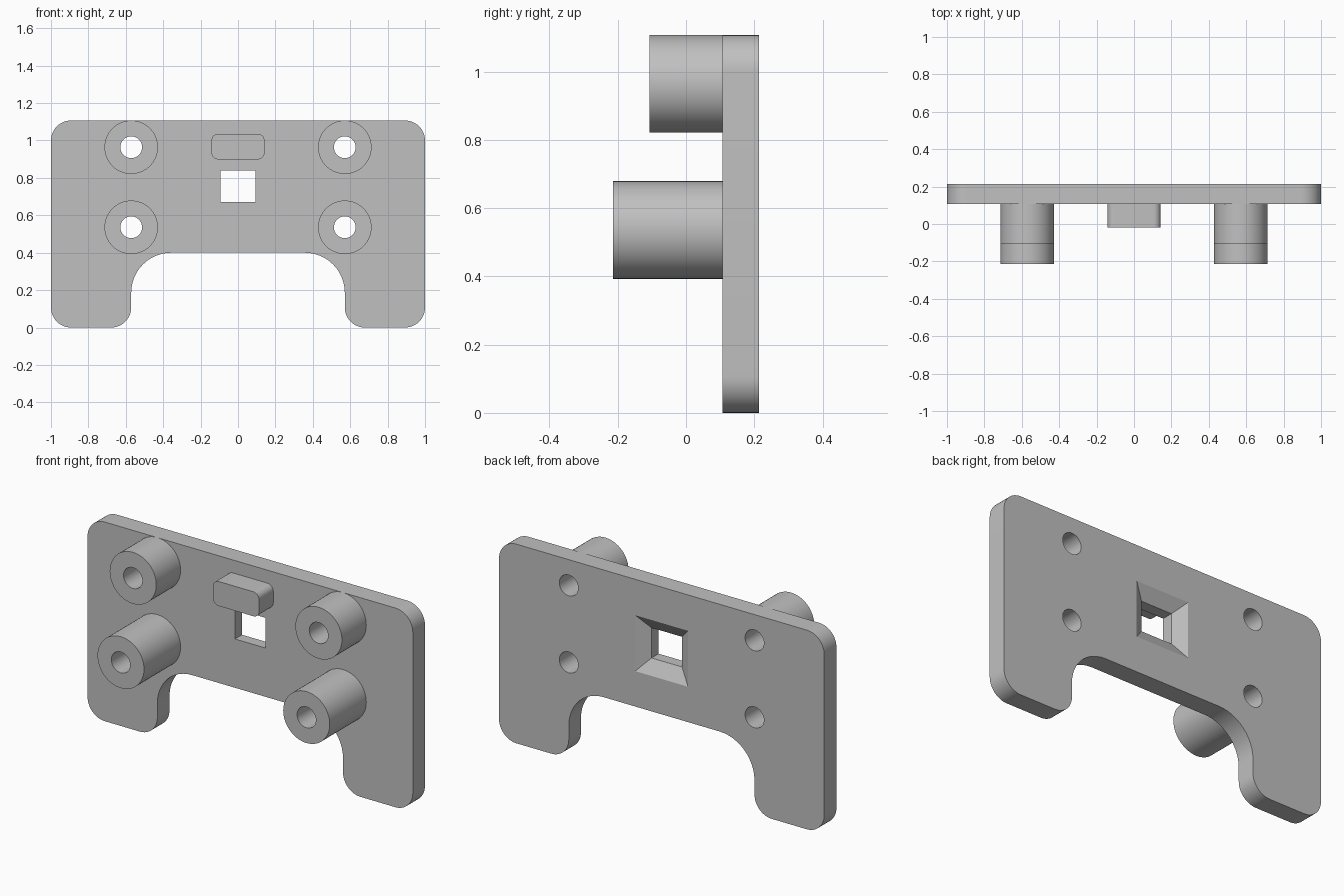
import bpy, bmesh
from math import cos, sin, pi
from mathutils import Vector

cube = bpy.data.objects.get("Cube")
if cube:
    bpy.data.objects.remove(cube, do_unlink=True)

FRONT, BACK = 0.107, 0.214      # plate faces along y
BOSS_X, BOSS_R, HOLE_R = 0.571, 0.143, 0.058
SEGMENTS = 64

grey = bpy.data.materials.new("plain grey")
grey.use_nodes = True
grey.diffuse_color = (0.53, 0.53, 0.53, 1)
grey.node_tree.nodes["Principled BSDF"].inputs["Base Color"].default_value = grey.diffuse_color


def rounded(corners, steps=12):
    """Outline in x, z from (x, z, radius) right-angled corners."""
    points = []
    for i, (x, z, r) in enumerate(corners):
        p = Vector((x, z))
        a = (Vector(corners[i - 1][:2]) - p).normalized()
        b = (Vector(corners[(i + 1) % len(corners)][:2]) - p).normalized()
        centre = p + r * (a + b)
        for k in range(steps + 1):
            t = k / steps * pi / 2
            points.append(centre - r * (b * cos(t) + a * sin(t)))
    return points


def circle(x, z, r):
    return [Vector((x + r * cos(2 * pi * k / SEGMENTS), z + r * sin(2 * pi * k / SEGMENTS)))
            for k in range(SEGMENTS)]


def rectangle(x, z, w, h):
    return [Vector((x + sx * w / 2, z + sz * h / 2))
            for sx, sz in ((-1, -1), (1, -1), (1, 1), (-1, 1))]


def loft(name, rings, closed_loop=False):
    """Skin matching (outline, y) rings; cap the ends unless they join up."""
    bm = bmesh.new()
    loops = [[bm.verts.new((p.x, y, p.y)) for p in outline] for outline, y in rings]
    pairs = list(zip(loops, loops[1:]))
    if closed_loop:
        pairs.append((loops[-1], loops[0]))
    else:
        bm.faces.new(loops[0])
        bm.faces.new(loops[-1])
    for low, high in pairs:
        n = len(low)
        for i in range(n):
            j = (i + 1) % n
            bm.faces.new((low[i], low[j], high[j], high[i]))
    bmesh.ops.recalc_face_normals(bm, faces=bm.faces)
    mesh = bpy.data.meshes.new(name)
    bm.to_mesh(mesh)
    bm.free()
    mesh.materials.append(grey)
    obj = bpy.data.objects.new(name, mesh)
    bpy.context.collection.objects.link(obj)
    return obj


def select_only(obj):
    bpy.ops.object.select_all(action='DESELECT')
    obj.select_set(True)
    bpy.context.view_layer.objects.active = obj


def cut(target, cutter):
    cutter.hide_render = True
    select_only(target)
    mod = target.modifiers.new("cut", 'BOOLEAN')
    mod.operation, mod.solver, mod.object = 'DIFFERENCE', 'EXACT', cutter
    bpy.ops.object.modifier_apply(modifier=mod.name)
    bpy.data.objects.remove(cutter, do_unlink=True)


# Plate with two feet and an arched gap between them
half = [(0.571, 0.4, 0.214), (0.571, 0, 0.107), (1, 0, 0.107), (1, 1.107, 0.107)]
outline = rounded(half + [(-x, z, r) for x, z, r in reversed(half)])
plate = loft("mounting_plate", [(outline, FRONT), (outline, BACK)])
parts = [plate]

# Standoffs: long lower pair, short upper pair, with holes through the plate
for row, z, tip in (("upper", 0.964, -0.107), ("lower", 0.536, -0.214)):
    for side, x in (("left", BOSS_X), ("right", -BOSS_X)):
        hole, rim = circle(x, z, HOLE_R), circle(x, z, BOSS_R)
        cut(plate, loft("hole_cutter", [(hole, FRONT - 0.1), (hole, BACK + 0.1)]))
        parts.append(loft(f"{row}_{side}_standoff",
                          [(hole, FRONT), (hole, tip), (rim, tip), (rim, FRONT)], True))

# Square window, flared towards the back
window = rectangle(0, 0.755, 0.188, 0.168)
flare = rectangle(0, 0.752, 0.325, 0.311)
cut(plate, loft("window_cutter", [(window, FRONT - 0.1), (window, BACK + 0.1)]))
wide = [w + (f - w) * 2 for w, f in zip(window, flare)]
cut(plate, loft("flare_cutter", [(window, BACK - 0.045), (wide, BACK + 0.045)]))

# Rounded tab above the window
tab = rounded([(-0.142, 0.899, 0.036), (0.142, 0.899, 0.036),
               (0.142, 1.035, 0.036), (-0.142, 1.035, 0.036)], 8)
parts.append(loft("front_tab", [(tab, -0.018), (tab, FRONT)]))

for part in parts:
    select_only(part)
    bpy.ops.object.shade_smooth_by_angle(angle=pi / 6)
